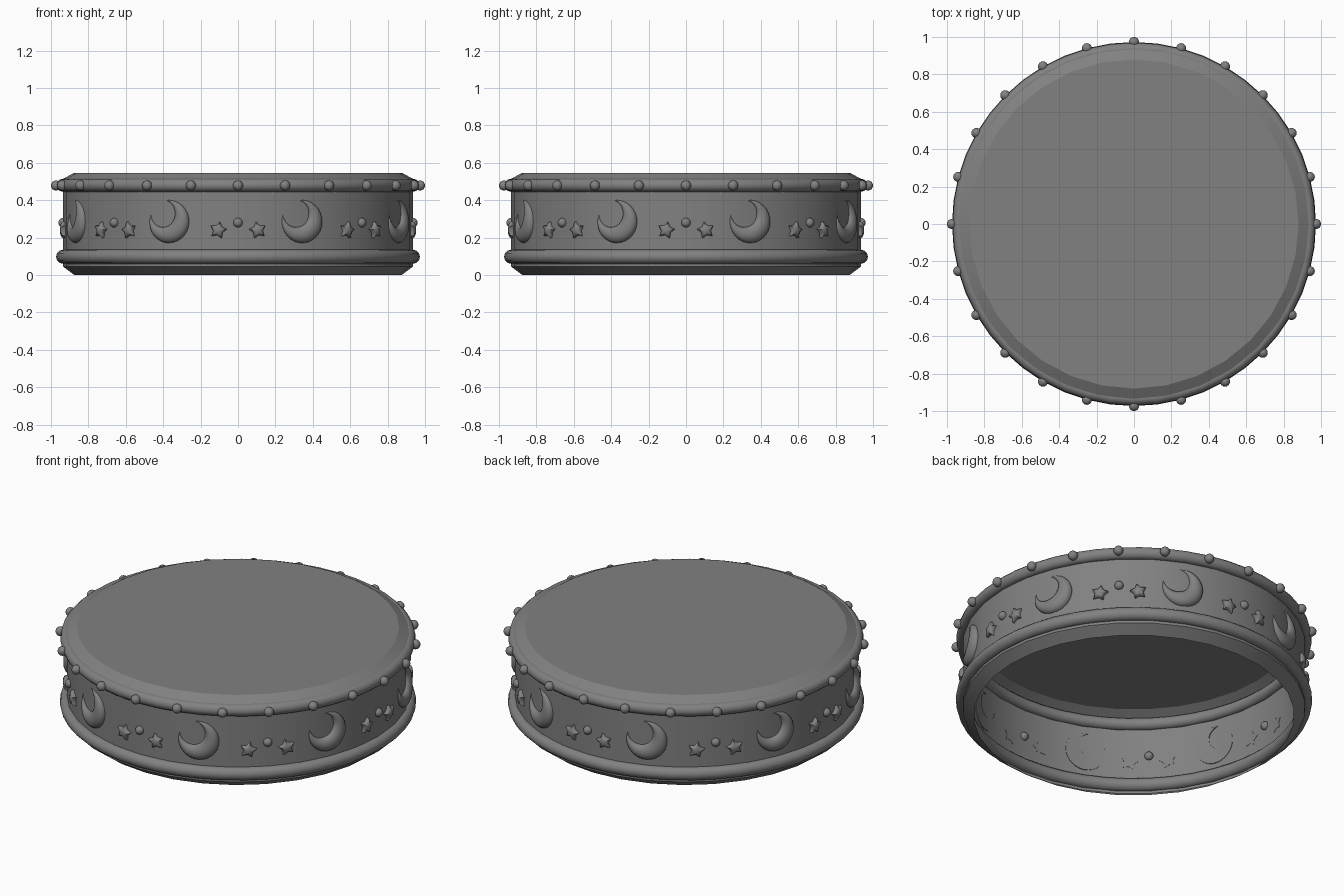
import bpy, bmesh
from math import sin, cos, pi, radians, sqrt, acos

if "Cube" in bpy.data.objects:
    bpy.data.objects.remove(bpy.data.objects["Cube"])

R = 0.935      # wall radius

dark = bpy.data.materials.new("dark_grey")
dark.diffuse_color = (0.22, 0.22, 0.22, 1)
dark.use_nodes = True
dark.node_tree.nodes["Principled BSDF"].inputs["Base Color"].default_value = dark.diffuse_color


def finish(name, bm, angle=40):
    bmesh.ops.recalc_face_normals(bm, faces=bm.faces)
    mesh = bpy.data.meshes.new(name)
    bm.to_mesh(mesh)
    bm.free()
    mesh.materials.append(dark)
    ob = bpy.data.objects.new(name, mesh)
    bpy.context.collection.objects.link(ob)
    bpy.ops.object.select_all(action='DESELECT')
    bpy.context.view_layer.objects.active = ob
    ob.select_set(True)
    bpy.ops.object.shade_smooth_by_angle(angle=radians(angle))
    return ob


def lathe(name, profile, seg, closed=False, cap_last=False, angle=20):
    bm = bmesh.new()
    rings = [[bm.verts.new((r * sin(2 * pi * i / seg), -r * cos(2 * pi * i / seg), z))
              for i in range(seg)] for r, z in profile]
    n = len(rings)
    for k in range(n if closed else n - 1):
        a, b = rings[k], rings[(k + 1) % n]
        for i in range(seg):
            j = (i + 1) % seg
            bm.faces.new((a[i], a[j], b[j], b[i]))
    if cap_last:
        bm.faces.new(rings[-1])
    return finish(name, bm, angle)


def ring(name, z, minor):
    prof = [(R + minor * cos(2 * pi * k / 12), z + minor * sin(2 * pi * k / 12)) for k in range(12)]
    return lathe(name, prof, 48, closed=True, angle=40)


def on_wall(angle, u, z, h):
    # wrap a flat point (u across, z up, h outward) around the wall
    a = angle + u / R
    return ((R + h) * sin(a), -(R + h) * cos(a), z)


def beads(name, count, radius, z, size):
    bm = bmesh.new()
    for i in range(count):
        a = 2 * pi * i / count
        res = bmesh.ops.create_uvsphere(bm, u_segments=16, v_segments=10, radius=size)
        bmesh.ops.translate(bm, verts=res['verts'], vec=(radius * sin(a), -radius * cos(a), z))
    finish(name, bm, 60)


def add_moon(bm, angle, u0, z0):
    # puffed crescent: strips between an outer arc and a smaller offset arc
    ro, ri, d, face = 0.115, 0.073, 0.056, radians(130)
    half = pi - acos((ro * ro + d * d - ri * ri) / (2 * ro * d))
    half_in = pi - acos((ro * ro - d * d - ri * ri) / (2 * d * ri))
    nt, ns = 24, 8
    rows = []
    for i in range(nt + 1):
        t = -1 + 2 * i / nt
        ao, ai = face + pi + t * half, face + pi + t * half_in
        p = (u0 + ro * cos(ao), z0 + ro * sin(ao))
        q = (u0 + d * cos(face) + ri * cos(ai), z0 + d * sin(face) + ri * sin(ai))
        w = sqrt((p[0] - q[0]) ** 2 + (p[1] - q[1]) ** 2)
        row = []
        for k in range(ns + 1):
            s = 0.5 - 0.5 * cos(pi * k / ns)
            h = min(0.035, 0.36 * w) * sqrt(max(0, 1 - (2 * s - 1) ** 2))
            row.append(bm.verts.new(on_wall(angle, p[0] + (q[0] - p[0]) * s,
                                            p[1] + (q[1] - p[1]) * s, h - 0.003)))
        for u, v in (q, p):
            row.append(bm.verts.new(on_wall(angle, u, v, -0.007)))
        rows.append(row)
    m = ns + 3
    for a, b in zip(rows, rows[1:]):
        for k in range(m):
            bm.faces.new((a[k], a[(k + 1) % m], b[(k + 1) % m], b[k]))


def add_star(bm, angle, u0, z0, tilt):
    # five points, rounded up to a soft centre
    levels = [(1.0, -0.006), (1.0, 0.004), (0.88, 0.013), (0.55, 0.02)]
    rings = []
    for s, h in levels:
        loop = []
        for i in range(10):
            r = (0.047 if i % 2 == 0 else 0.027) * s
            a = pi / 2 + tilt + i * pi / 5
            loop.append(bm.verts.new(on_wall(angle, u0 + r * cos(a), z0 + r * sin(a), h)))
        rings.append(loop)
    for a, b in zip(rings, rings[1:]):
        for i in range(10):
            j = (i + 1) % 10
            bm.faces.new((a[i], a[j], b[j], b[i]))
    top = bm.verts.new(on_wall(angle, u0, z0, 0.023))
    base = bm.verts.new(on_wall(angle, u0, z0, -0.006))
    for i in range(10):
        j = (i + 1) % 10
        bm.faces.new((rings[-1][i], rings[-1][j], top))
        bm.faces.new((rings[0][j], rings[0][i], base))


# thin shell, open underneath, with bevelled rims; the top bevel runs into the ring
lathe("drum_shell", [(0.875, 0), (R, 0.045), (R, 0.48), (0.948, 0.507), (0.88, 0.545)],
      32, cap_last=True)

# raised rings
ring("lower_ring", 0.098, 0.038)
ring("upper_ring", 0.48, 0.035)

# beads on the upper ring and above each pair of stars
beads("ring_beads", 24, 0.973, 0.479, 0.027)
beads("star_beads", 8, R, 0.28, 0.025)

# eight crescents and eight pairs of stars around the wall
moons, stars = bmesh.new(), bmesh.new()
for i in range(8):
    a = i * pi / 4
    add_moon(moons, a + pi / 8, -0.014, 0.286)
    add_star(stars, a, -0.106, 0.24, radians(-12))
    add_star(stars, a, 0.106, 0.24, radians(12))
finish("crescent_moons", moons, 60)
finish("small_stars", stars, 50)
